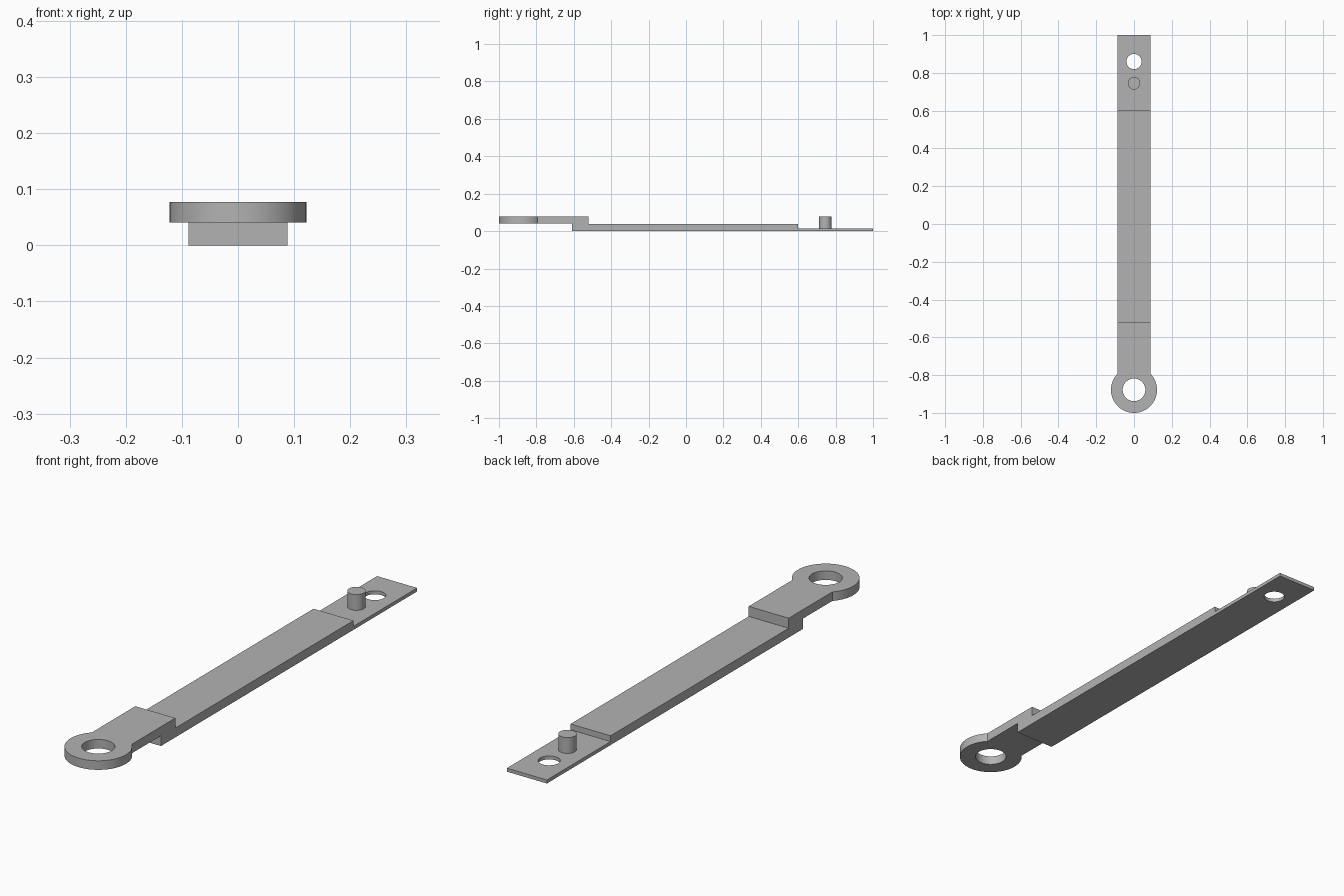
import bpy, bmesh

old = bpy.data.objects.get("Cube")
if old:
    bpy.data.objects.remove(old, do_unlink=True)

HALF_W = 0.088
TOP = 0.077
EYE_Y, EYE_R = -0.878, 0.122

grey = bpy.data.materials.new("plain grey")
grey.use_nodes = True
colour = (0.45, 0.45, 0.45, 1)
grey.diffuse_color = colour
grey.node_tree.nodes["Principled BSDF"].inputs["Base Color"].default_value = colour


def cylinder(name, y, radius, z0, z1):
    bpy.ops.mesh.primitive_cylinder_add(
        vertices=64, radius=radius, depth=z1 - z0, location=(0, y, (z0 + z1) / 2))
    ob = bpy.context.object
    ob.name = name
    ob.data.materials.append(grey)
    return ob


def combine(target, tool, operation):
    mod = target.modifiers.new(operation.lower(), "BOOLEAN")
    mod.object, mod.operation, mod.solver = tool, operation, "EXACT"
    bpy.context.view_layer.objects.active = target
    bpy.ops.object.modifier_apply(modifier=mod.name)
    bpy.data.objects.remove(tool, do_unlink=True)


def smooth(ob):
    bpy.ops.object.select_all(action="DESELECT")
    ob.select_set(True)
    bpy.context.view_layer.objects.active = ob
    bpy.ops.object.shade_smooth_by_angle(angle=0.6)


# Stepped arm: side profile (y, z) swept across the width
profile = [(EYE_Y, 0.041), (-0.61, 0.041), (-0.61, 0), (1, 0), (1, 0.014),
           (0.6, 0.014), (0.6, 0.037), (-0.52, 0.037), (-0.52, TOP), (EYE_Y, TOP)]
bm = bmesh.new()
side = bm.faces.new([bm.verts.new((-HALF_W, y, z)) for y, z in profile])
swept = bmesh.ops.extrude_face_region(bm, geom=[side])["geom"]
bmesh.ops.translate(bm, vec=(2 * HALF_W, 0, 0),
                    verts=[g for g in swept if isinstance(g, bmesh.types.BMVert)])
bmesh.ops.recalc_face_normals(bm, faces=bm.faces)
mesh = bpy.data.meshes.new("lever_arm")
bm.to_mesh(mesh)
bm.free()
mesh.materials.append(grey)
arm = bpy.data.objects.new("lever_arm", mesh)
bpy.context.collection.objects.link(arm)

# Round eye at the front, then the two through holes
combine(arm, cylinder("eye", EYE_Y, EYE_R, 0.041, TOP), "UNION")
combine(arm, cylinder("eye_hole", EYE_Y, 0.06, -0.1, 0.2), "DIFFERENCE")
combine(arm, cylinder("tail_hole", 0.86, 0.04, -0.1, 0.2), "DIFFERENCE")
smooth(arm)

# Upright pin on the thin tail
smooth(cylinder("tail_pin", 0.745, 0.033, 0.01, TOP))
